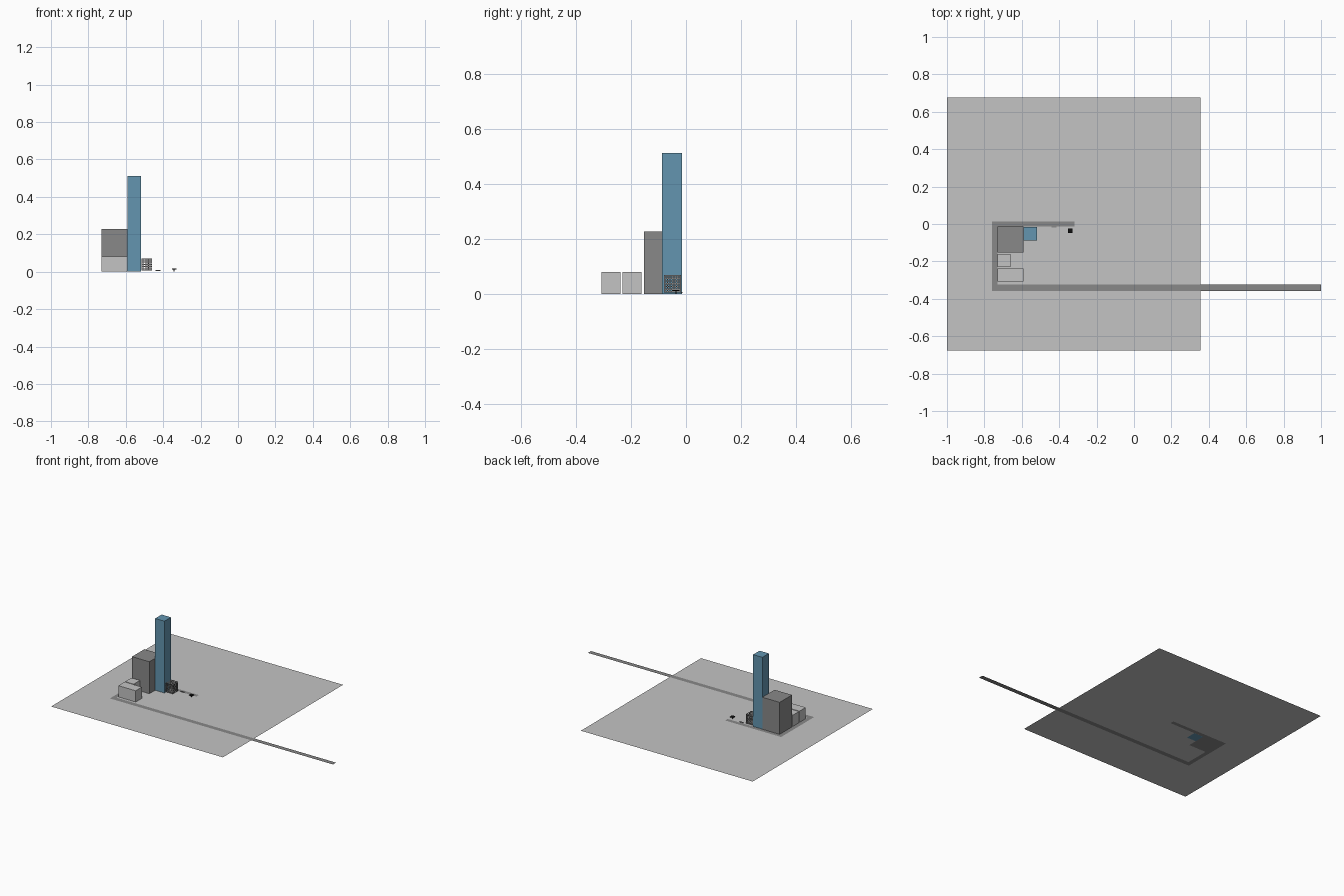
import bpy, bmesh

if "Cube" in bpy.data.objects:
    bpy.data.objects.remove(bpy.data.objects["Cube"])


def material(name, rgb):
    m = bpy.data.materials.new(name)
    m.diffuse_color = (*rgb, 1)
    m.use_nodes = True
    m.node_tree.nodes["Principled BSDF"].inputs["Base Color"].default_value = m.diffuse_color
    return m


LIGHT = material("light_grey", (0.55, 0.55, 0.55))
DARK = material("dark_grey", (0.25, 0.25, 0.25))
BLUE = material("steel_blue", (0.125, 0.30, 0.435))
BLACK = material("black", (0.005, 0.005, 0.005))


def finish(name, bm, mats):
    me = bpy.data.meshes.new(name)
    bm.to_mesh(me)
    bm.free()
    for m in mats:
        me.materials.append(m)
    ob = bpy.data.objects.new(name, me)
    bpy.context.collection.objects.link(ob)
    return ob


def box(name, x0, x1, y0, y1, z0, z1, mat):
    bm = bmesh.new()
    bmesh.ops.create_cube(bm, size=1)
    for v in bm.verts:
        v.co = (x1 if v.co.x > 0 else x0,
                y1 if v.co.y > 0 else y0,
                z1 if v.co.z > 0 else z0)
    return finish(name, bm, [mat])


def inside(r, x, y):
    return r[0] < x < r[1] and r[2] < y < r[3]


# Buildings: x0, x1, y0, y1, height, colour
buildings = {
    "grey_block": (-0.729, -0.592, -0.153, -0.014, 0.228, DARK),
    "blue_tower": (-0.592, -0.519, -0.088, -0.015, 0.512, BLUE),
    "small_block": (-0.729, -0.661, -0.231, -0.161, 0.08, LIGHT),
    "long_block": (-0.729, -0.592, -0.307, -0.237, 0.08, LIGHT),
}
for name, (x0, x1, y0, y1, h, mat) in buildings.items():
    box(name, x0, x1, y0, y1, 0, h, mat)

# Flat ground and road, split into cells so neither overlaps the other
ground = (-1.0, 0.355, -0.677, 0.677)
roads = [(-0.76, 1.0, -0.358, -0.324),
         (-0.76, -0.729, -0.358, 0.014),
         (-0.76, -0.319, -0.014, 0.014)]
footprints = [b[:4] for b in buildings.values()]
rects = [ground] + roads + footprints
xs = sorted({x for r in rects for x in r[:2]})
ys = sorted({y for r in rects for y in r[2:]})
ground_bm, road_bm = bmesh.new(), bmesh.new()
for xa, xb in zip(xs, xs[1:]):
    for ya, yb in zip(ys, ys[1:]):
        c = ((xa + xb) / 2, (ya + yb) / 2)
        if any(inside(r, *c) for r in footprints):
            continue
        if any(inside(r, *c) for r in roads):
            bm = road_bm
        elif inside(ground, *c):
            bm = ground_bm
        else:
            continue
        bm.faces.new([bm.verts.new((x, y, 0)) for x, y in
                      ((xa, ya), (xb, ya), (xb, yb), (xa, yb))])
for name, bm, mat in (("ground", ground_bm, LIGHT), ("road", road_bm, DARK)):
    bmesh.ops.remove_doubles(bm, verts=bm.verts, dist=1e-5)
    bmesh.ops.dissolve_limit(bm, angle_limit=0.01, verts=bm.verts, edges=bm.edges)
    finish(name, bm, [mat])

# Open lattice building: four thin walls with window openings, no roof
corners = [(-0.515, -0.079), (-0.459, -0.079), (-0.459, -0.018), (-0.515, -0.018)]
N = 13
bm = bmesh.new()
for k in range(4):
    (ax, ay), (bx, by) = corners[k], corners[(k + 1) % 4]
    for i in range(N):
        for j in range(N):
            if i % 2 and j % 2:
                continue
            bm.faces.new([bm.verts.new((ax + (bx - ax) * u / N,
                                        ay + (by - ay) * u / N,
                                        0.006 + 0.064 * v / N))
                          for u, v in ((i, j), (i + 1, j), (i + 1, j + 1), (i, j + 1))])
bmesh.ops.remove_doubles(bm, verts=bm.verts, dist=1e-5)
finish("lattice_walls", bm, [DARK])

# Street furniture: low bench and small black table
box("bench", -0.441, -0.415, -0.018, -0.012, 0.004, 0.008, DARK)
box("table_top", -0.354, -0.329, -0.049, -0.024, 0.012, 0.016, BLACK)
box("table_leg", -0.344, -0.339, -0.039, -0.034, 0.0, 0.012, BLACK)
